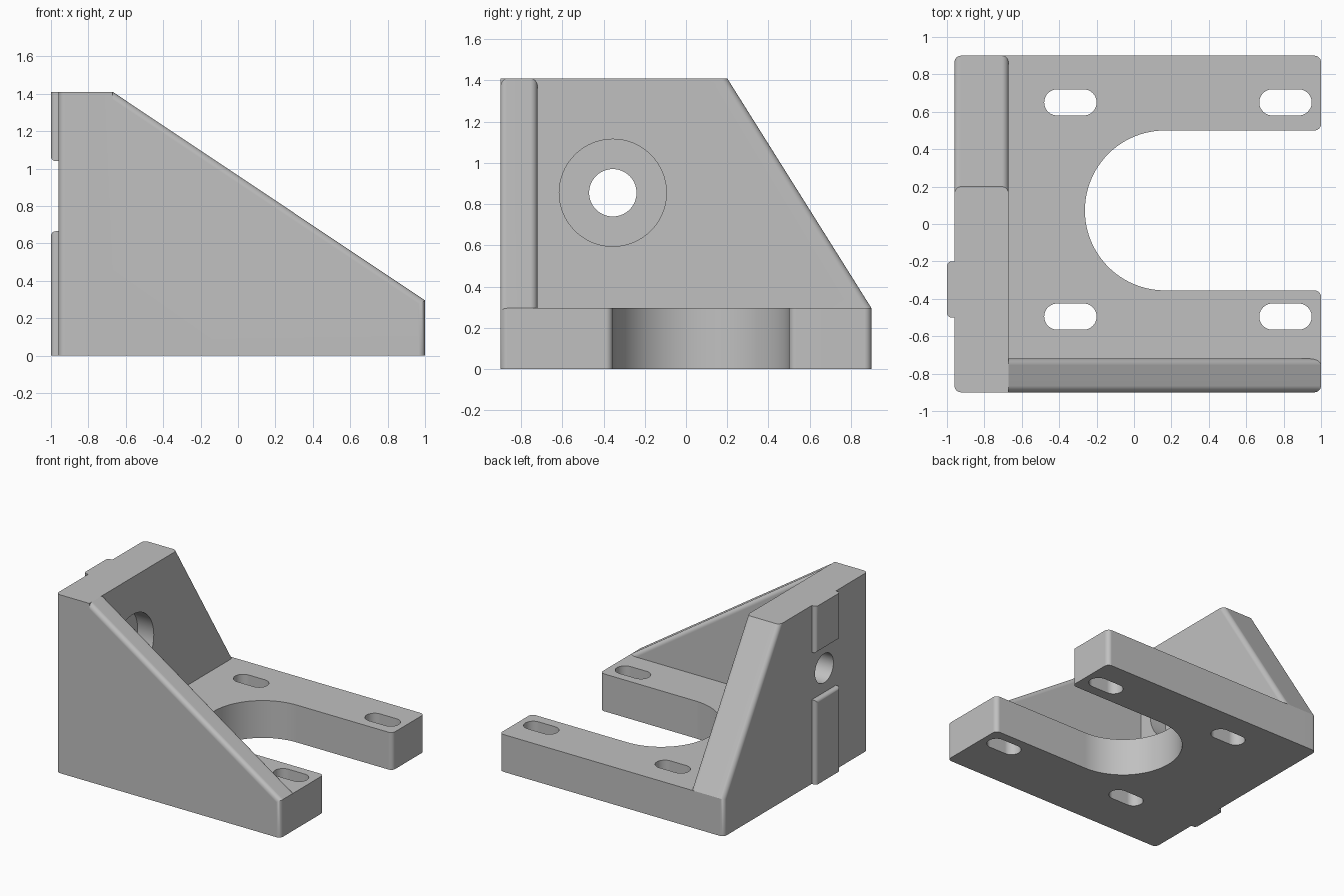
import bpy, bmesh
from math import pi, cos, sin
from mathutils import Vector

cube = bpy.data.objects.get("Cube")
if cube:
    bpy.data.objects.remove(cube, do_unlink=True)

grey = bpy.data.materials.new("plain_grey")
grey.use_nodes = True
grey.diffuse_color = (0.53, 0.53, 0.53, 1)
grey.node_tree.nodes["Principled BSDF"].inputs["Base Color"].default_value = grey.diffuse_color

X0, X1, Y1 = -0.96, 1.0, 0.9       # outer limits of the body
TOP, BASE = 1.41, 0.295            # wall height, base thickness
WALL_X, RIB_Y = -0.67, -0.72       # inner faces of wall and gusset
BORE_Y, BORE_Z = -0.355, 0.855


def arc(cx, cy, r, start, end, n=24):
    return [(cx + r * cos(start + (end - start) * i / n),
             cy + r * sin(start + (end - start) * i / n)) for i in range(n + 1)]


def prism(name, outline, axis, lo, hi, rounded=None, radius=0.035):
    """Extrude an outline along an axis and round the edges picked by a rule."""
    def place(p, d):
        co = list(p)
        co.insert(axis, d)
        return Vector(co)

    bm = bmesh.new()
    face = bm.faces.new([bm.verts.new(place(p, lo)) for p in outline])
    new = bmesh.ops.extrude_face_region(bm, geom=[face])["geom"]
    shift = place((0, 0), hi - lo)
    bmesh.ops.translate(bm, vec=shift, verts=[v for v in new if isinstance(v, bmesh.types.BMVert)])
    bmesh.ops.recalc_face_normals(bm, faces=bm.faces[:])
    if rounded:
        picked = [e for e in bm.edges
                  if rounded((e.verts[0].co + e.verts[1].co) / 2,
                             e.verts[1].co - e.verts[0].co)]
        bmesh.ops.bevel(bm, geom=picked, offset=radius, offset_type='OFFSET',
                        segments=6, profile=0.5, affect='EDGES', clamp_overlap=True)
        bmesh.ops.recalc_face_normals(bm, faces=bm.faces[:])
    mesh = bpy.data.meshes.new(name)
    bm.to_mesh(mesh)
    bm.free()
    mesh.materials.append(grey)
    obj = bpy.data.objects.new(name, mesh)
    bpy.context.collection.objects.link(obj)
    return obj


def combine(target, other, operation):
    mod = target.modifiers.new("combine", 'BOOLEAN')
    mod.operation, mod.object, mod.solver = operation, other, 'EXACT'
    bpy.context.view_layer.objects.active = target
    bpy.ops.object.modifier_apply(modifier=mod.name)
    bpy.data.objects.remove(other, do_unlink=True)


def upright(d):
    return abs(d.x) < 1e-4 and abs(d.y) < 1e-4


# Base plate with its U-shaped opening
opening = arc(0.165, 0.0725, 0.4275, 1.5 * pi, 0.5 * pi, 48)
base = [(-0.8, -0.8), (X1, -0.8), (X1, -0.355), *opening, (X1, 0.5), (X1, Y1), (-0.8, Y1)]
body = prism("angle_bracket", base, 2, 0, BASE,
             lambda m, d: upright(d) and m.x > 0.99 and m.y > -0.5)

# Upright wall with a sloping side
wall = prism("upright_wall", [(-Y1, 0), (Y1, 0), (Y1, BASE), (0.2, TOP), (-Y1, TOP)], 0, X0, WALL_X,
             lambda m, d: (abs(d.y) > 0.1 and abs(d.z) > 0.1) or (upright(d) and m.x < -0.9))

# Triangular side gusset
gusset = prism("side_gusset", [(-0.8, 0), (X1, 0), (X1, BASE), (WALL_X, TOP), (-0.8, TOP)],
               1, -Y1, RIB_Y,
               lambda m, d: (abs(d.x) > 0.1 and abs(d.z) > 0.1)
               or (upright(d) and m.x > 0.99 and m.y < -0.85))
combine(body, wall, 'UNION')
combine(body, gusset, 'UNION')

# Locating key in two lengths on the outer wall face
for low, high, end in ((0, 0.665, 0.665), (1.04, TOP, 1.04)):
    key = prism("locating_key", [(-0.5, low), (-0.2, low), (-0.2, high), (-0.5, high)],
                0, -1.0, -0.9,
                lambda m, d: m.x < -0.99 and (upright(d) or abs(m.z - end) < 0.01), 0.025)
    combine(body, key, 'UNION')

# Bolt hole and counterbore through the wall
for r, start in ((0.115, -1.2), (0.26, -0.81)):
    bore = prism("bore_cutter", arc(BORE_Y, BORE_Z, r, 0, 2 * pi, 64)[:-1], 0, start, -0.5)
    combine(body, bore, 'DIFFERENCE')

# Four mounting slots through the base
for cx in (-0.34, 0.81):
    for cy in (-0.495, 0.65):
        slot = arc(cx + 0.07, cy, 0.07, -pi / 2, pi / 2) + arc(cx - 0.07, cy, 0.07, pi / 2, 1.5 * pi)
        combine(body, prism("slot_cutter", slot, 2, -0.2, 0.6), 'DIFFERENCE')

# Smooth fillets beside flat faces
for o in bpy.context.selected_objects:
    o.select_set(False)
body.select_set(True)
bpy.context.view_layer.objects.active = body
bpy.ops.object.shade_smooth_by_angle(angle=pi / 7)
weighted = body.modifiers.new("flat_faces", 'WEIGHTED_NORMAL')
weighted.keep_sharp = True
